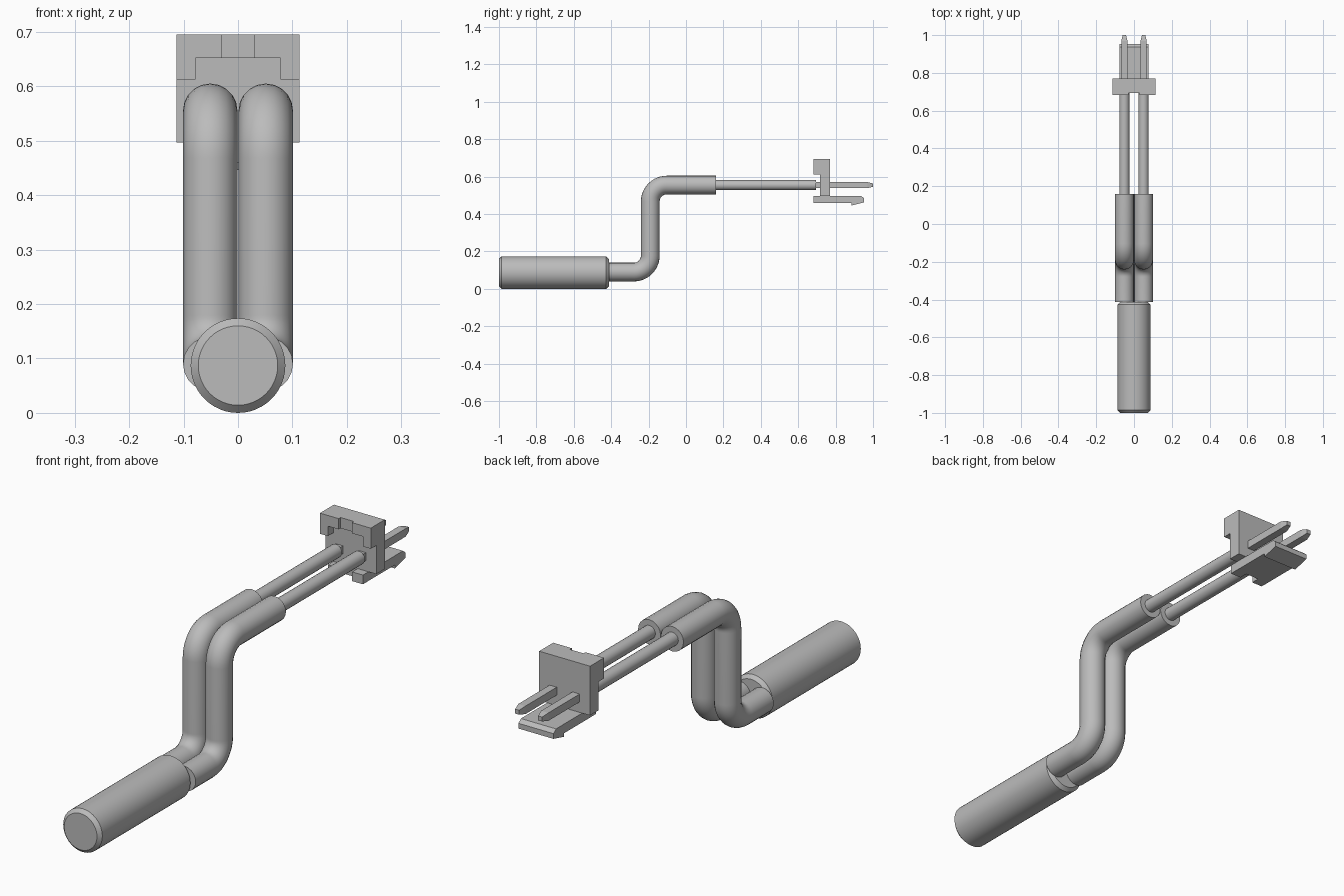
import bpy, bmesh, math
from mathutils import Vector, Matrix

if "Cube" in bpy.data.objects:
    bpy.data.objects.remove(bpy.data.objects["Cube"])

grey = bpy.data.materials.new("plain grey")
grey.use_nodes = True
GREY = (0.5, 0.5, 0.5, 1)
grey.diffuse_color = GREY
grey.node_tree.nodes["Principled BSDF"].inputs["Base Color"].default_value = GREY


def add(name, mesh, smooth=False):
    obj = bpy.data.objects.new(name, mesh)
    bpy.context.collection.objects.link(obj)
    mesh.materials.clear()
    mesh.materials.append(grey)
    if smooth:
        bpy.ops.object.select_all(action='DESELECT')
        obj.select_set(True)
        bpy.context.view_layer.objects.active = obj
        bpy.ops.object.shade_smooth_by_angle(angle=math.radians(30))
    return obj


def finish(name, bm, smooth=False):
    bmesh.ops.recalc_face_normals(bm, faces=bm.faces)
    mesh = bpy.data.meshes.new(name)
    bm.to_mesh(mesh)
    bm.free()
    return add(name, mesh, smooth)


def prism(name, profile, axis, start, end):
    """Extrude a 2D profile: (y, z) along x, or (x, z) / (x, y) along y / z."""
    bm = bmesh.new()
    verts = []
    for p in profile:
        co = list(p)
        co.insert(axis, start)
        verts.append(bm.verts.new(co))
    face = bm.faces.new(verts)
    new = bmesh.ops.extrude_face_region(bm, geom=[face])["geom"]
    shift = Vector()
    shift[axis] = end - start
    bmesh.ops.translate(bm, vec=shift, verts=[v for v in new if isinstance(v, bmesh.types.BMVert)])
    return finish(name, bm)


def tube(name, points, radius):
    """Sweep a capped round section along a path."""
    curve = bpy.data.curves.new(name, 'CURVE')
    curve.dimensions = '3D'
    curve.bevel_depth = radius
    curve.bevel_resolution = 8
    curve.use_fill_caps = True
    spline = curve.splines.new('POLY')
    spline.points.add(len(points) - 1)
    for sp, p in zip(spline.points, points):
        sp.co = (*p, 1)
    temp = bpy.data.objects.new(name + "_path", curve)
    bpy.context.collection.objects.link(temp)
    graph = bpy.context.evaluated_depsgraph_get()
    mesh = bpy.data.meshes.new_from_object(temp.evaluated_get(graph))
    bpy.data.objects.remove(temp)
    return add(name, mesh, True)


def bend(x, y, z, r, a0, a1, steps=12):
    """Arc in the yz plane."""
    angles = [math.radians(a0 + (a1 - a0) * i / steps) for i in range(steps + 1)]
    return [(x, y + r * math.cos(a), z + r * math.sin(a)) for a in angles]


# Probe: chamfered cylinder along y
R, CH, FRONT, BACK = 0.087, 0.014, -1.0, -0.413
bm = bmesh.new()
turn = Matrix.Translation((0, (FRONT + BACK) / 2, R)) @ Matrix.Rotation(math.pi / 2, 4, 'X')
bmesh.ops.create_cone(bm, cap_ends=True, segments=48, radius1=R, radius2=R, depth=BACK - FRONT, matrix=turn)
rims = [e for e in bm.edges if abs(e.verts[0].co.y - e.verts[1].co.y) < 1e-4]
bmesh.ops.bevel(bm, geom=rims, offset=CH, segments=1, affect='EDGES')
finish("probe", bm, True)

# Sleeves, wires and pins, one of each per side
LOW, HIGH, UP_Y, BEND = 0.09, 0.555, -0.191, 0.088
for side, s in (("left", 1), ("right", -1)):
    x = 0.051 * s
    path = [(x, BACK, LOW)]
    path += bend(x, UP_Y - BEND, LOW + BEND, BEND, -90, 0)
    path += bend(x, UP_Y + BEND, HIGH - BEND, BEND, 180, 90)
    path.append((x, 0.16, HIGH))
    tube(side + "_sleeve", path, 0.05)
    tube(side + "_wire", [(x, 0.15, HIGH), (x, 0.695, HIGH)], 0.027)

    # Square pin with a tapered tip
    bm = bmesh.new()
    w = 0.016
    rings = []
    for y, h in ((0.69, w), (0.97, w), (1.0, w * 0.55)):
        corners = ((-h, -h), (h, -h), (h, h), (-h, h))
        rings.append([bm.verts.new((x + a, y, HIGH + b)) for a, b in corners])
    for a, b in zip(rings, rings[1:]):
        for i in range(4):
            j = (i + 1) % 4
            bm.faces.new((a[i], a[j], b[j], b[i]))
    bm.faces.new(rings[0])
    bm.faces.new(rings[-1])
    finish(side + "_pin", bm)

# Connector housing: back wall and stepped top flange
W, IN, NOTCH = 0.113, 0.078, 0.03
F, WALL, REAR = 0.682, 0.717, 0.771
FLOOR, TOP = 0.497, 0.695
prism("housing_wall", [(-W, FLOOR), (W, FLOOR), (W, TOP), (-W, TOP)], 1, WALL, REAR)
for side, s in (("left", 1), ("right", -1)):
    hook = [(W, 0.612), (W, TOP), (NOTCH, TOP), (NOTCH, 0.652), (IN, 0.652), (IN, 0.612)]
    prism(side + "_flange", [(a * s, b) for a, b in hook], 1, F, WALL)
prism("flange_middle", [(-NOTCH, 0.652), (NOTCH, 0.652), (NOTCH, TOP), (-NOTCH, TOP)], 1, F + 0.012, WALL)

# Latch plate under the housing, with hooked end and notched front
BASE = 0.46
latch = [(WALL, BASE), (0.885, BASE), (0.885, 0.446), (0.953, 0.463),
         (0.953, 0.484), (0.937, FLOOR), (WALL, FLOOR)]
prism("latch_plate", latch, 0, -IN, IN)
for side, s in (("left", 1), ("right", -1)):
    tab = [(F, BASE), (WALL, BASE), (WALL, FLOOR), (F, FLOOR)]
    prism(side + "_latch_tab", tab, 0, NOTCH * s, IN * s)
